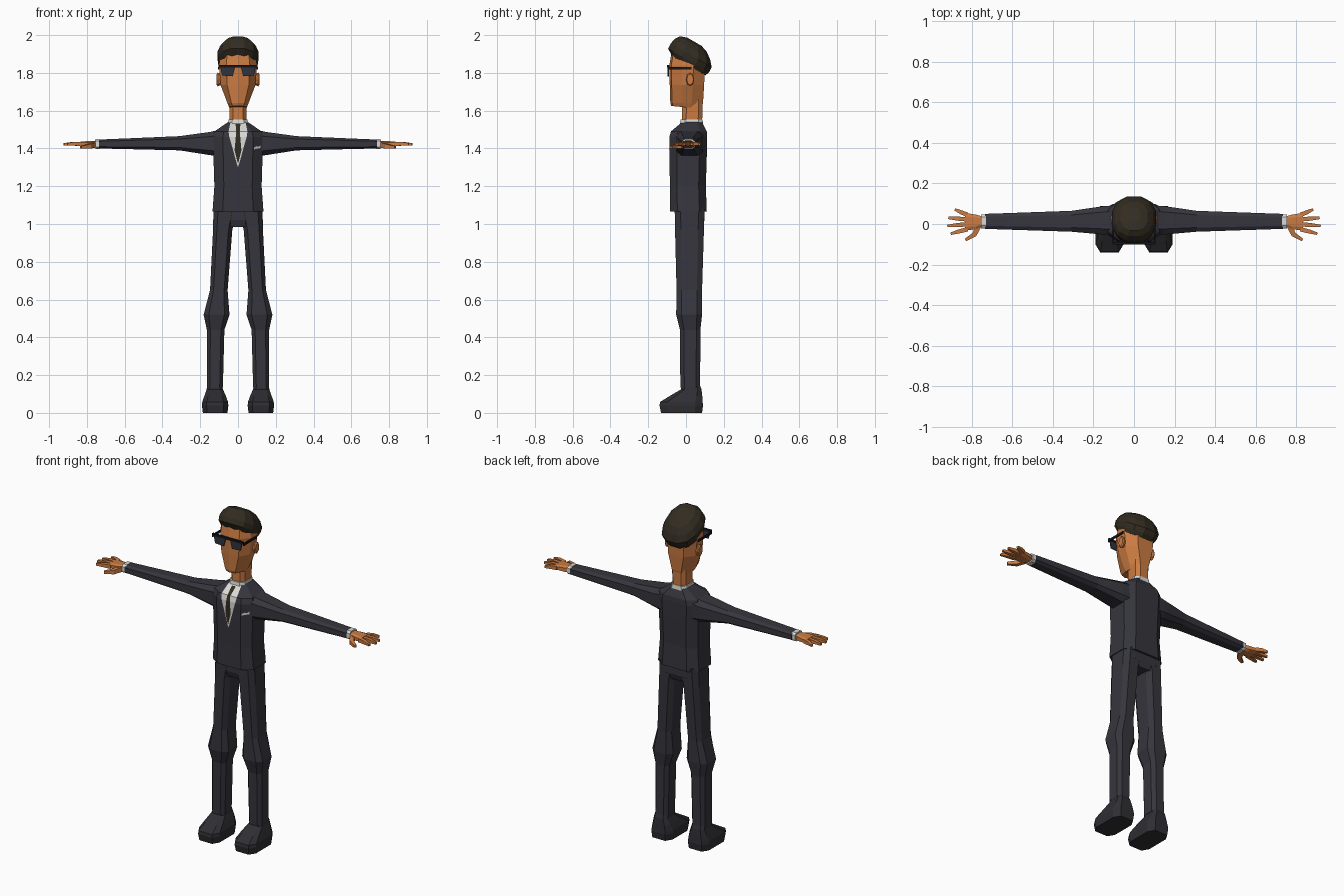
import bpy, bmesh, math
from mathutils import Vector

if "Cube" in bpy.data.objects:
    bpy.data.objects.remove(bpy.data.objects["Cube"])


def material(name, r, g, b):
    m = bpy.data.materials.new(name)
    m.diffuse_color = (r, g, b, 1)
    m.use_nodes = True
    m.node_tree.nodes["Principled BSDF"].inputs["Base Color"].default_value = m.diffuse_color
    return m


SUIT = material("charcoal_suit", 0.036, 0.036, 0.046)
SHOE = material("shoe_black", 0.028, 0.028, 0.034)
SKIN = material("skin", 0.60, 0.20, 0.055)
HAIR = material("dark_brown", 0.032, 0.025, 0.015)
WHITE = material("shirt_white", 0.70, 0.70, 0.67)
LENS = material("lens_grey", 0.028, 0.033, 0.048)
FRAME = material("frame_black", 0.008, 0.008, 0.010)


def make(name, verts, faces, mat, mirror=False):
    bm = bmesh.new()
    vs = [bm.verts.new(v) for v in verts]
    for f in faces:
        bm.faces.new([vs[i] for i in f])
    bmesh.ops.recalc_face_normals(bm, faces=bm.faces)
    me = bpy.data.meshes.new(name)
    bm.to_mesh(me)
    bm.free()
    me.materials.append(mat)
    ob = bpy.data.objects.new(name, me)
    bpy.context.collection.objects.link(ob)
    if mirror:
        ob.modifiers.new("mirror", 'MIRROR').use_mirror_merge = False
    return ob


def loft(name, rings, mat, mirror=False):
    """Skin a list of equal-length rings and close both ends."""
    n = len(rings[0])
    verts = [v for r in rings for v in r]
    faces = [(k * n + i, k * n + (i + 1) % n, (k + 1) * n + (i + 1) % n, (k + 1) * n + i)
             for k in range(len(rings) - 1) for i in range(n)]
    faces += [tuple(range(n)), tuple(range(len(verts) - n, len(verts)))]
    return make(name, verts, faces, mat, mirror)


def octagon(a0, a1, b0, b1, f=0.6):
    """Chamfered rectangle as (a, b) pairs."""
    ca, cb, ha, hb = (a0 + a1) / 2, (b0 + b1) / 2, (a1 - a0) / 2, (b1 - b0) / 2
    pts = [(f, -1), (1, -f), (1, f), (f, 1), (-f, 1), (-1, f), (-1, -f), (-f, -1)]
    return [(ca + p * ha, cb + q * hb) for p, q in pts]


def upright(name, rows, mat, f=0.6, mirror=False):
    """Rows of (z, x0, x1, y0, y1), stacked upward."""
    rings = [[(a, b, z) for a, b in octagon(x0, x1, y0, y1, f)] for z, x0, x1, y0, y1 in rows]
    return loft(name, rings, mat, mirror)


def sideways(name, rows, mat, f=0.6):
    """Rows of (x, y0, y1, z0, z1), running outward along x, mirrored."""
    rings = [[(x, a, b) for a, b in octagon(y0, y1, z0, z1, f)] for x, y0, y1, z0, z1 in rows]
    return loft(name, rings, mat, True)


def box(name, x0, x1, y0, y1, z0, z1, mat, mirror=False):
    return loft(name, [[(x0, y0, z), (x1, y0, z), (x1, y1, z), (x0, y1, z)] for z in (z0, z1)],
                mat, mirror)


def digit(name, path):
    """Tapered four-sided finger along points of (x, y, z, half thickness)."""
    rings = []
    for i, p in enumerate(path):
        a, b = Vector(path[max(i - 1, 0)][:3]), Vector(path[min(i + 1, len(path) - 1)][:3])
        side = (b - a).cross(Vector((0, 0, 1))).normalized() * p[3]
        up, c = Vector((0, 0, p[3])), Vector(p[:3])
        rings.append([c + side - up, c + side + up, c - side + up, c - side - up])
    return loft(name, rings, SKIN, True)


# Jacket
upright("jacket", [(1.065, -.135, .135, -.085, .110), (1.20, -.125, .125, -.085, .105),
                   (1.36, -.130, .130, -.088, .110), (1.46, -.135, .135, -.088, .112),
                   (1.49, -.125, .125, -.080, .110), (1.54, -.052, .052, -.020, .085)], SUIT)


def chest_y(z):
    if z <= 1.46:
        return -.088
    if z <= 1.49:
        return -.088 + (z - 1.46) / .03 * .008
    return -.080 + (z - 1.49) / .05 * .060


def chest_strip(name, rows, off, mat, mirror=False):
    """Thin plate on the chest from rows of (z, x0, x1)."""
    verts = [(x, chest_y(z) - off, z) for z, x0, x1 in rows for x in (x0, x1)]
    faces = [(2 * i, 2 * i + 1, 2 * i + 3, 2 * i + 2) for i in range(len(rows) - 1)]
    return make(name, verts, faces, mat, mirror)


# Shirt front, tie, lapels and pocket square
chest_strip("shirt_front", [(1.54, -.040, .040), (1.49, -.050, .050), (1.46, -.046, .046),
                            (1.305, -.002, .002)], .003, WHITE)
chest_strip("tie", [(1.53, -.013, .013), (1.49, -.009, .009), (1.46, -.012, .012),
                    (1.39, -.018, .018), (1.325, -.002, .002)], .007, HAIR)
chest_strip("lapel", [(1.49, .050, .070), (1.46, .046, .074), (1.42, .034, .066),
                      (1.29, .000, .006)], .004, SUIT, True)
make("pocket_square", [(.086, -.089, 1.395), (.120, -.064, 1.402), (.120, -.064, 1.418),
                       (.110, -.072, 1.410), (.100, -.079, 1.412), (.086, -.089, 1.405)],
     [range(6)], WHITE)
upright("shirt_collar", [(1.515, -.056, .056, -.034, .092), (1.553, -.050, .050, -.028, .088)], WHITE)

# Trousers
upright("trouser_seat", [(.985, -.06, .06, -.045, .085), (1.02, -.125, .125, -.058, .098),
                         (1.10, -.122, .122, -.060, .098)], SUIT)
upright("trouser_leg", [(.135, .080, .165, -.030, .075), (.44, .072, .165, -.032, .076),
                        (.52, .045, .182, -.052, .085), (.65, .055, .148, -.050, .085),
                        (.97, .030, .132, -.058, .095), (1.08, .004, .130, -.060, .098)],
        SUIT, mirror=True)

# Shoes
upright("shoe", [(0, .056, .186, -.132, .085), (.04, .051, .191, -.140, .090),
                 (.058, .053, .189, -.137, .088), (.090, .064, .178, -.085, .086),
                 (.125, .080, .166, -.026, .082), (.150, .084, .161, -.024, .072)],
        SHOE, f=.65, mirror=True)

# Sleeves, cuffs and hands
sideways("sleeve", [(.09, -.055, .092, 1.355, 1.500), (.15, -.052, .088, 1.365, 1.487),
                    (.31, -.038, .065, 1.390, 1.465), (.735, -.024, .050, 1.400, 1.447)], SUIT)
sideways("cuff", [(.73, -.021, .047, 1.398, 1.449), (.755, -.021, .047, 1.398, 1.449)], WHITE)
sideways("palm", [(.75, -.012, .038, 1.405, 1.441), (.78, -.026, .046, 1.403, 1.440),
                  (.835, -.032, .055, 1.410, 1.436)], SKIN)
fingers = [("index", -.026, .905, -.048), ("middle", -.001, .922, -.010),
           ("ring", .023, .917, .030), ("little", .045, .885, .072)]
for label, y, tip_x, tip_y in fingers:
    mid = ((.825 + tip_x) / 2, (y + tip_y) / 2, 1.425, .010)
    digit(label + "_finger", [(.822, y, 1.423, .011), mid, (tip_x, tip_y, 1.422, .006)])
digit("thumb", [(.768, -.010, 1.418, .014), (.788, -.052, 1.411, .012), (.832, -.079, 1.406, .007)])

# Neck and head, with a ridge down the middle of the face
upright("neck", [(1.52, -.043, .043, -.020, .085), (1.72, -.048, .048, -.020, .090)], SKIN)


def head_ring(z, hx, front, back, tilt=0):
    half = [(0, front), (.62 * hx, front + .010), (hx, front + .065),
            (hx, back - .06), (.55 * hx, back)]
    pts = half + [(-x, y) for x, y in reversed(half[1:])]
    return [(x, y, z + tilt * (y - front)) for x, y in pts]


loft("head", [head_ring(1.625, .046, -.078, .080, -.10), head_ring(1.640, .056, -.083, .090),
              head_ring(1.735, .092, -.086, .096), head_ring(1.84, .101, -.088, .100),
              head_ring(1.90, .092, -.078, .085)], SKIN)

# Ears
loft("ear", [[(x, .022 + r * .022 * math.cos(t), 1.765 + r * .036 * math.sin(t))
              for t in [i * math.tau / 8 for i in range(8)]]
             for x, r in ((.085, .75), (.107, 1), (.113, .8))], SKIN, True)

# Swept-back hair: ribbed rings stacked along a tilted axis
along, axis, base = Vector((0, .866, -.5)), Vector((0, .5, .866)), Vector((0, .01, 1.845))
hair_rings = []
for h, d0, d1, w in [(-.004, -.098, .112, .098), (.020, -.136, .122, .108), (.050, -.138, .120, .112),
                     (.082, -.131, .092, .097), (.108, -.113, .055, .070), (.121, -.075, .015, .032)]:
    ring = []
    for i in range(24):
        t, k = i * math.tau / 24, 1 if i % 2 else .965
        c, s = math.cos(t), math.sin(t)
        d = (d0 + d1) / 2 + k * (d1 - d0) / 2 * math.copysign(abs(c) ** .85, c)
        ring.append(base + axis * h + along * d
                    + Vector((k * w * math.copysign(abs(s) ** .85, s), 0, 0)))
    hair_rings.append(ring)
loft("hair", hair_rings, HAIR)

# Sunglasses
loft("lens", [[(.014, y, 1.834), (.094, y, 1.834), (.084, y, 1.786), (.028, y, 1.782)]
              for y in (-.097, -.091)], LENS, True)
box("brow_bar", -.102, .102, -.100, -.088, 1.829, 1.841, FRAME)
box("temple", .099, .105, -.096, .030, 1.818, 1.832, FRAME, True)
